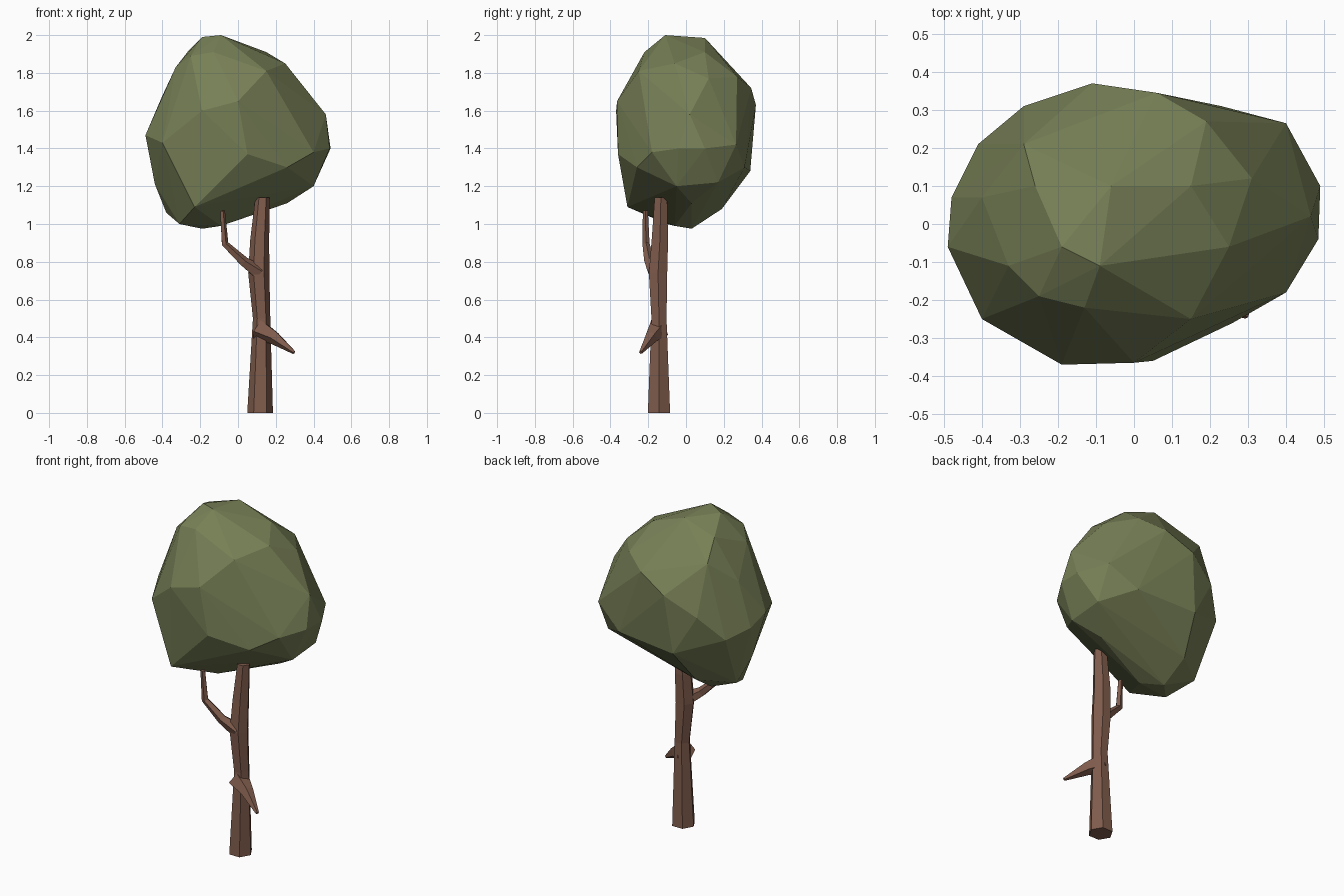
import bpy, bmesh, math
from mathutils import Vector

if "Cube" in bpy.data.objects:
    bpy.data.objects.remove(bpy.data.objects["Cube"])


def material(name, rgb):
    m = bpy.data.materials.new(name)
    m.diffuse_color = (*rgb, 1)
    m.use_nodes = True
    m.node_tree.nodes["Principled BSDF"].inputs["Base Color"].default_value = m.diffuse_color
    return m


LEAF = material("leaf green", (0.185, 0.215, 0.093))
BARK = material("bark brown", (0.215, 0.107, 0.073))


def finish(name, bm, mat):
    bmesh.ops.recalc_face_normals(bm, faces=bm.faces)
    me = bpy.data.meshes.new(name)
    bm.to_mesh(me)
    bm.free()
    me.materials.append(mat)
    ob = bpy.data.objects.new(name, me)
    bpy.context.collection.objects.link(ob)
    return ob


def limb(name, path, sides, level=False):
    """Loft of polygon rings along (x, y, z, radius) points."""
    bm = bmesh.new()
    pts = [Vector(p[:3]) for p in path]
    rings = []
    for i, p in enumerate(pts):
        d = (pts[min(i + 1, len(pts) - 1)] - pts[max(i - 1, 0)]).normalized()
        if level:
            d = Vector((0, 0, 1))
        u = Vector((0, 1, 0)).cross(d).normalized()
        v = d.cross(u)
        ring = []
        for k in range(sides):
            a = 2 * math.pi * k / sides
            ring.append(bm.verts.new(p + path[i][3] * (u * math.cos(a) + v * math.sin(a))))
        rings.append(ring)
    for a, b in zip(rings, rings[1:]):
        for k in range(sides):
            n = (k + 1) % sides
            bm.faces.new((a[k], a[n], b[n], b[k]))
    bm.faces.new(rings[0][::-1])
    bm.faces.new(rings[-1])
    return finish(name, bm, BARK)


# Faceted canopy: hull around its corner points
crown = [
    (-.19, -.06, 1.99), (-.09, -.11, 2.0), (-.06, .10, 1.985), (-.26, .10, 1.92),
    (.15, .10, 1.91), (.25, -.06, 1.85), (-.13, -.22, 1.91), (-.25, -.19, 1.89),
    (-.33, -.11, 1.83), (-.29, .21, 1.81), (.19, .27, 1.78), (.15, -.25, 1.81),
    (-.40, .07, 1.68), (.06, .345, 1.72), (0, -.365, 1.65), (-.19, -.37, 1.60),
    (.31, .12, 1.77), (.465, .02, 1.58), (-.11, .37, 1.63), (-.29, .31, 1.52),
    (-.49, -.06, 1.47), (-.48, .07, 1.42), (-.40, -.25, 1.43), (-.41, .21, 1.38),
    (.485, -.04, 1.40), (.49, .10, 1.40), (.40, .265, 1.42), (.40, -.18, 1.38),
    (.05, -.36, 1.37), (.26, -.26, 1.30), (.23, .31, 1.30), (-.15, .34, 1.28),
    (.40, .17, 1.22), (.40, -.05, 1.20), (-.44, 0, 1.21), (.26, .03, 1.11),
    (-.23, -.31, 1.09), (-.38, .06, 1.06), (-.20, .19, 1.08), (-.31, -.10, 1.0),
    (-.19, .03, .975), (-.09, -.06, .99)]
bm = bmesh.new()
for p in crown:
    bm.verts.new(p)
bmesh.ops.convex_hull(bm, input=bm.verts)
finish("canopy", bm, LEAF)

# Six-sided trunk, slightly bent
limb("trunk", [(.117, -.143, 0, .068), (.125, -.143, .50, .046), (.110, -.148, .74, .056),
               (.115, -.138, .92, .050), (.130, -.133, 1.14, .038)], 6, level=True)

# Bent upper branch reaching into the canopy
limb("upper_branch", [(.11, -.165, .745, .042), (.03, -.195, .80, .028),
                      (-.07, -.212, .895, .020), (-.083, -.215, 1.07, .014)], 5)

# Tapered lower branch stub
limb("lower_branch", [(.11, -.15, .44, .062), (.19, -.185, .40, .038),
                      (.297, -.24, .32, .010)], 5)
